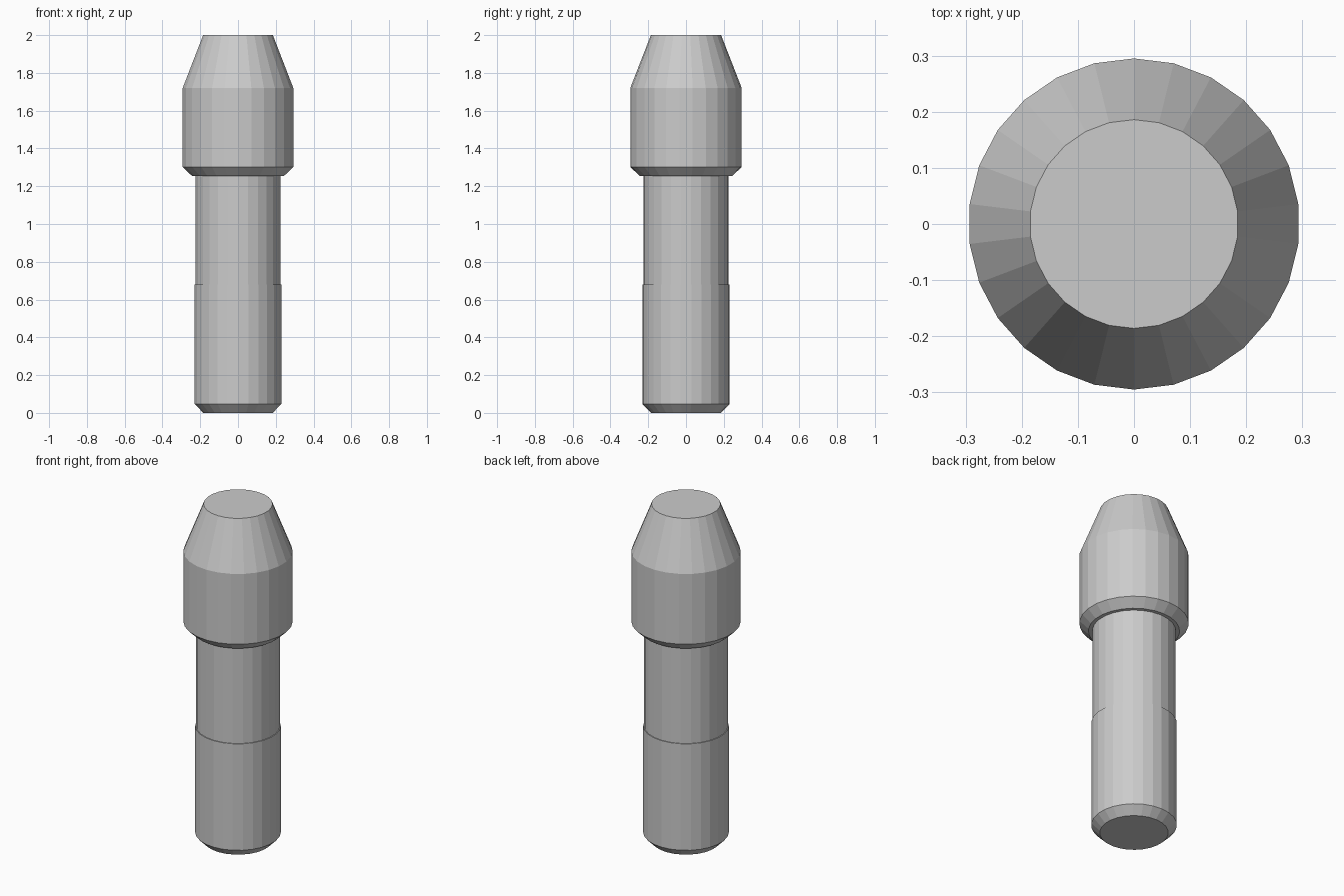
import bpy, bmesh, math

SIDES = 26

cube = bpy.data.objects.get("Cube")
if cube:
    bpy.data.objects.remove(cube, do_unlink=True)

# One plain grey material
grey = bpy.data.materials.new("plain grey")
grey.use_nodes = True
colour = (0.6, 0.6, 0.6, 1)
grey.diffuse_color = colour
grey.node_tree.nodes["Principled BSDF"].inputs["Base Color"].default_value = colour


def lathe(name, profile, cap_start=False, cap_end=False):
    """Revolve (radius, height) points, listed upwards, into a faceted part."""
    bm = bmesh.new()
    rings = []
    for r, z in profile:
        ring = []
        for i in range(SIDES):
            a = math.pi / 2 + math.tau * i / SIDES
            ring.append(bm.verts.new((r * math.cos(a), r * math.sin(a), z)))
        rings.append(ring)
    for low, high in zip(rings, rings[1:]):
        for i in range(SIDES):
            j = (i + 1) % SIDES
            bm.faces.new((low[i], low[j], high[j], high[i]))
    if cap_start:
        bm.faces.new(rings[0][::-1])
    if cap_end:
        bm.faces.new(rings[-1])
    mesh = bpy.data.meshes.new(name)
    bm.to_mesh(mesh)
    bm.free()
    mesh.materials.append(grey)
    obj = bpy.data.objects.new(name, mesh)
    bpy.context.collection.objects.link(obj)
    return obj


# Thicker lower shank with chamfered foot and a tiny step on top
lathe("lower_shank", [(0.185, 0), (0.231, 0.047), (0.231, 0.68), (0.226, 0.68)],
      cap_start=True)

# Slimmer neck between shank and head
lathe("neck", [(0.226, 0.68), (0.226, 1.255)])

# Head with underside ring, chamfer, straight wall and tapered nose
lathe("head", [(0.226, 1.255), (0.246, 1.255), (0.295, 1.302),
               (0.295, 1.72), (0.186, 2.0)], cap_end=True)
